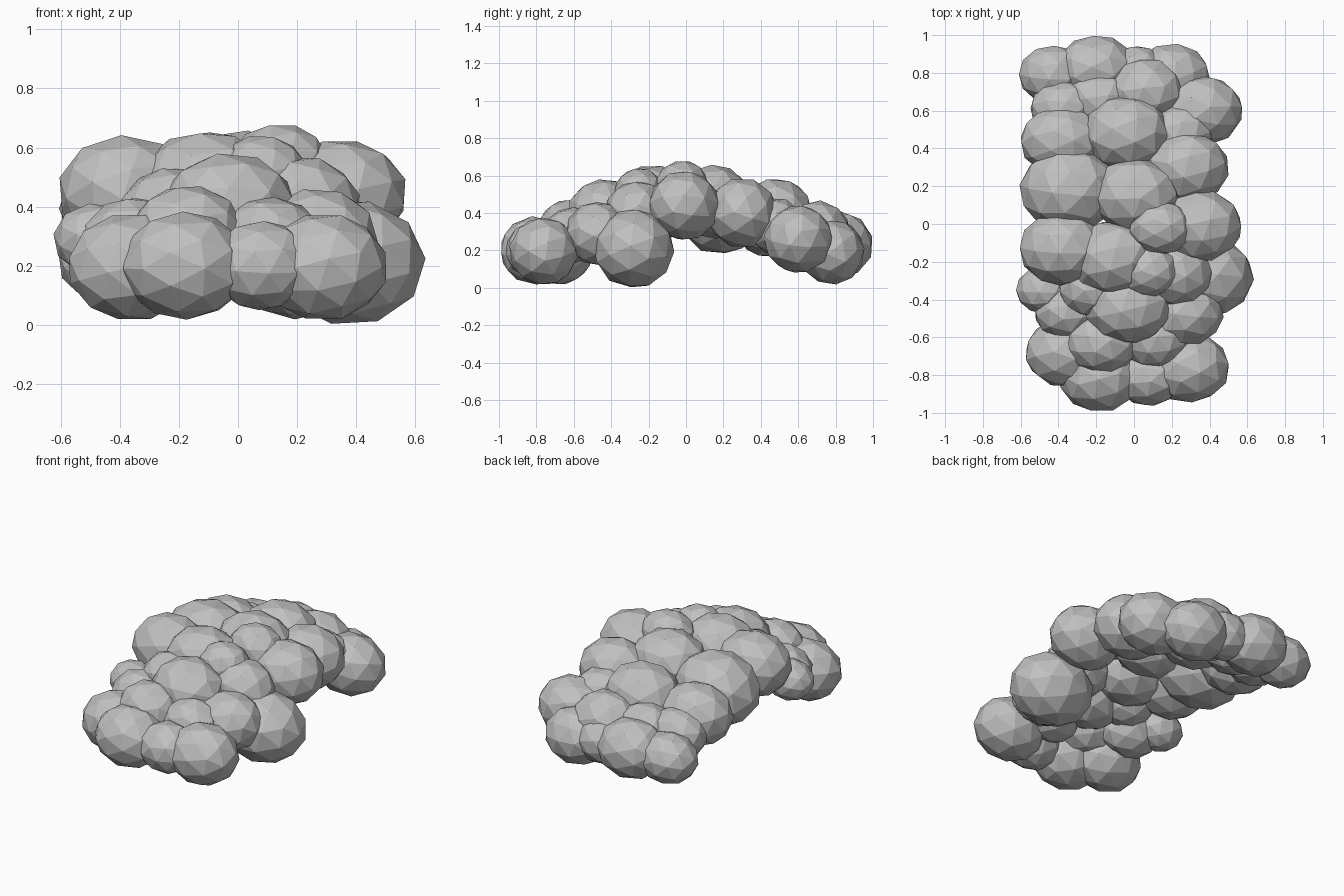
import bpy
import random
from math import pi
from mathutils import Euler, Matrix, Vector

random.seed(4)

default_cube = bpy.data.objects.get("Cube")
if default_cube:
    bpy.data.objects.remove(default_cube, do_unlink=True)

# One plain grey for the whole cloud
grey = bpy.data.materials.new("cloud_grey")
grey.use_nodes = True
color = (0.53, 0.53, 0.53, 1)
grey.diffuse_color = color
grey.node_tree.nodes["Principled BSDF"].inputs["Base Color"].default_value = color

STRETCH = Vector((1.22, 1.04, 1.02))


def add_puff(name, x, y, z, radius):
    """Faceted ball, turned at random and widened sideways; inputs in hundredths."""
    bpy.ops.mesh.primitive_ico_sphere_add(subdivisions=2, radius=radius / 100)
    puff = bpy.context.object
    puff.name = name
    turn = Euler([random.uniform(-pi, pi) for _ in range(3)]).to_matrix().to_4x4()
    puff.data.transform(Matrix.Diagonal(STRETCH).to_4x4() @ turn)
    puff.location = Vector((x, y, z)) / 100
    puff.data.materials.append(grey)


def add_bank(name, puffs):
    for number, puff in enumerate(puffs, start=1):
        add_puff(f"{name}_puff_{number}", *puff)


# Low foot of the arch at the front
add_bank("front_foot", [
    (-18, -81, 20, 18), (8, -81, 20, 15), (29, -76, 19.5, 18),
    (-36, -68, 19.5, 18), (38, -28, 21, 21),
])

# Puffs climbing from the front foot
add_bank("front_slope", [
    (-17, -63, 31, 16), (11, -61, 28, 15), (27, -47, 29, 17),
    (-3, -44, 39, 19), (-35, -46, 28, 15), (-48, -35, 29, 12),
    (-22, -34, 38, 15), (21, -26, 40, 17),
])

# Crown of the arch
add_bank("crown", [
    (8, -25, 51, 13), (-11, -18, 46, 19.5), (-38, -13, 45, 19),
    (14, -2, 54, 14), (35, -1, 44, 18.5), (1, 15, 46, 19.5),
    (-34, 18, 40, 22),
])

# Puffs falling toward the back
add_bank("back_slope", [
    (28, 30, 40, 18.5), (-4, 48, 39, 19.5), (-38, 44, 35, 18.5),
    (24, 48, 33, 15), (6, 70, 29, 17.5), (-37, 61, 29, 15),
    (-18, 66, 28, 16),
])

# Low foot of the arch at the back
add_bank("back_foot", [
    (36, 60, 26, 18), (-43, 79, 22, 15), (-20, 82, 23, 17.5),
    (1, 80, 22, 14), (20, 78, 19, 17),
])
